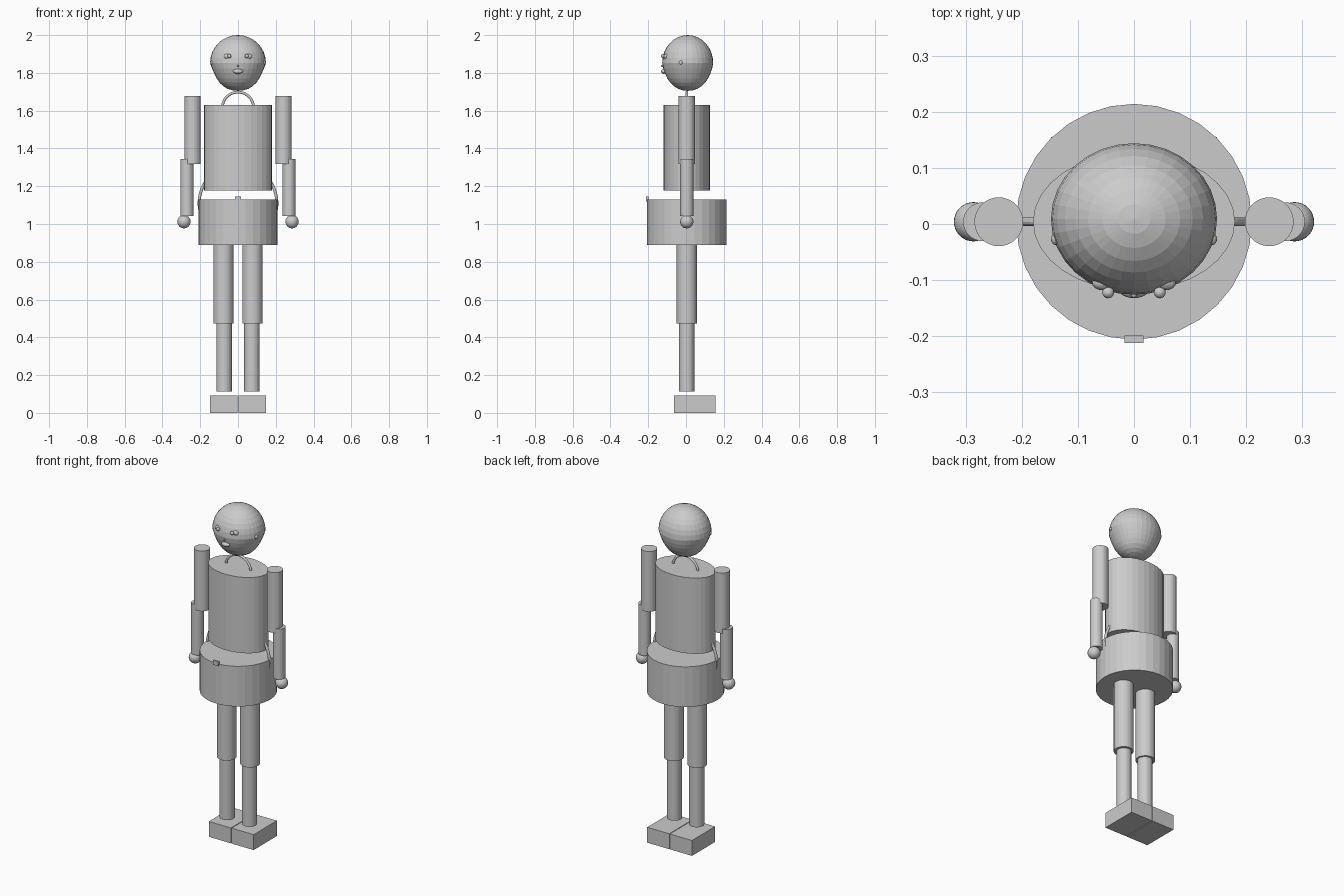
import bpy, math

if "Cube" in bpy.data.objects:
    bpy.data.objects.remove(bpy.data.objects["Cube"])

Y = 0.004  # common depth centre of the body


def finish(name, scale=None):
    ob = bpy.context.object
    ob.name = name
    if scale:
        ob.scale = scale
        bpy.ops.object.transform_apply(location=False, rotation=False, scale=True)
    return ob


def cyl(name, x, r, z0, z1, ry=None):
    bpy.ops.mesh.primitive_cylinder_add(vertices=32, radius=1, depth=1,
                                        location=(x, Y, (z0 + z1) / 2))
    return finish(name, (r, ry or r, z1 - z0))


def ball(name, loc, size, seg=32, rings=16):
    bpy.ops.mesh.primitive_uv_sphere_add(segments=seg, ring_count=rings, radius=1, location=loc)
    return finish(name, size)


def box(name, lo, hi):
    bpy.ops.mesh.primitive_cube_add(size=1, location=[(a + b) / 2 for a, b in zip(lo, hi)])
    return finish(name, [b - a for a, b in zip(lo, hi)])


def ring(name, z, major, minor):
    bpy.ops.mesh.primitive_torus_add(major_segments=48, minor_segments=12,
                                     major_radius=major, minor_radius=minor,
                                     location=(0, Y, z), rotation=(math.pi / 2, 0, 0))
    return finish(name)


# head, slightly narrowed towards the chin
head = ball("head", (0, 0.009, 1.8525), (0.148, 0.135, 0.1475))
for v in head.data.vertices:
    t = max(0.0, -v.co.z / 0.1475)
    v.co.x *= 1 - 0.09 * math.sin(math.pi * min(1, t))
    v.co.y *= 1 - 0.04 * math.sin(math.pi * min(1, t))

# face
ball("nose", (0, -0.126, 1.836), (0.005, 0.006, 0.006), 16, 8)
ball("mouth", (0, -0.117, 1.808), (0.027, 0.015, 0.013), 24, 12)

# torso, hips, belt buckle and wire hoops
cyl("torso", 0, 0.18, 1.177, 1.63, 0.123)
cyl("hips", 0, 0.21, 0.89, 1.13)
box("buckle", (-0.017, -0.212, 1.12), (0.017, -0.199, 1.146))
ring("neck_hoop", 1.615, 0.083, 0.007)
ring("waist_hoop", 1.11, 0.206, 0.008)

# paired parts
for side, s in (("left", -1), ("right", 1)):
    ball(side + "_eye", (s * 0.057, -0.104, 1.887), (0.018, 0.014, 0.014), 16, 8)
    ball(side + "_pupil", (s * 0.046, -0.122, 1.889), (0.0105,) * 3, 16, 8)
    ball(side + "_ear", (s * 0.138, -0.027, 1.855), (0.01, 0.011, 0.011), 16, 8)
    cyl(side + "_upper_arm", s * 0.241, 0.0435, 1.317, 1.677)
    cyl(side + "_forearm", s * 0.27, 0.0345, 1.042, 1.343)
    ball(side + "_hand", (s * 0.286, Y, 1.012), (0.035,) * 3)
    cyl(side + "_thigh", s * 0.077, 0.0535, 0.473, 0.895)
    cyl(side + "_shin", s * 0.074, 0.041, 0.112, 0.48)
    x0, x1 = sorted((s * 0.002, s * 0.148))
    box(side + "_foot", (x0, -0.064, 0), (x1, 0.155, 0.092))
